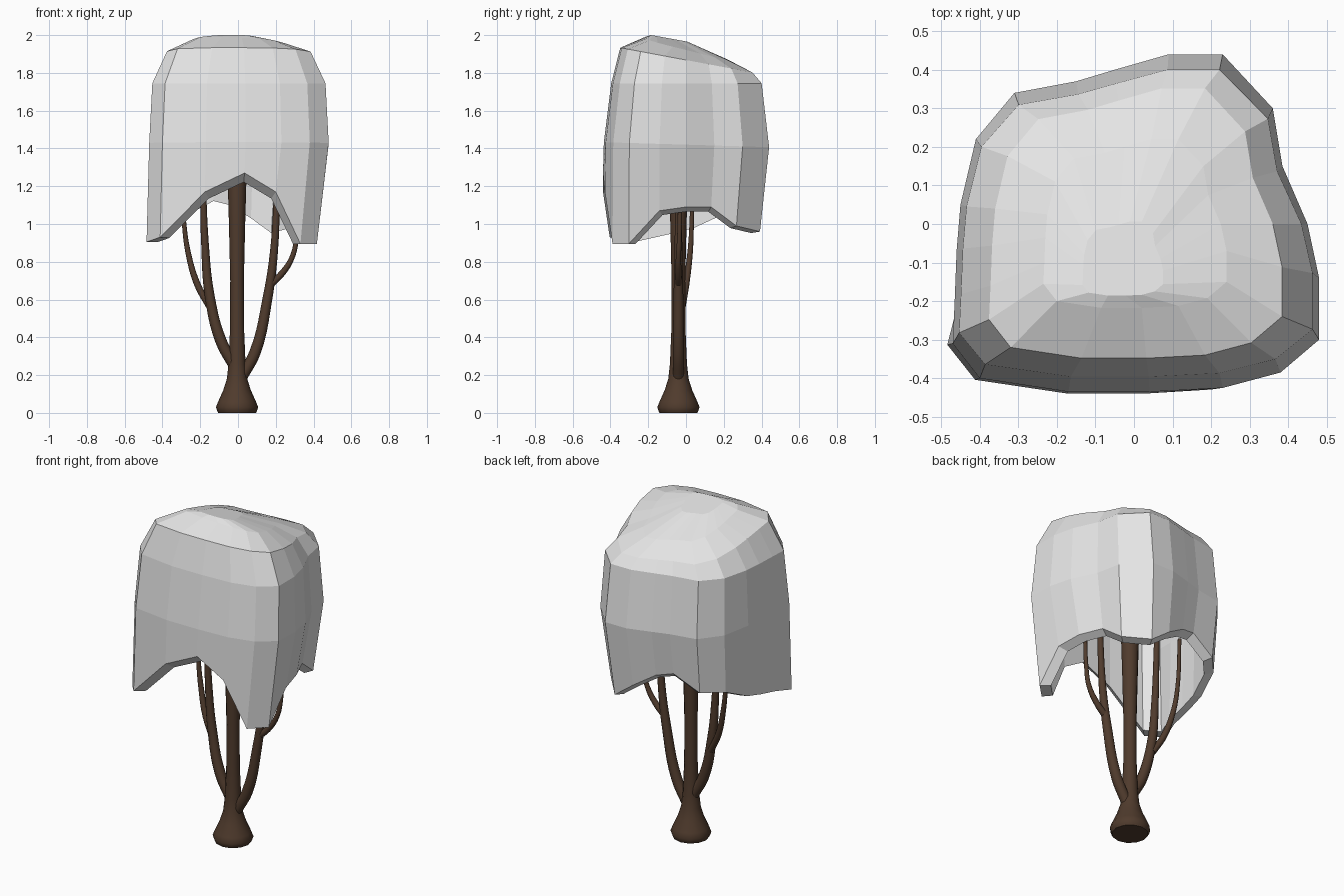
import bpy, bmesh, math

if "Cube" in bpy.data.objects:
    bpy.data.objects.remove(bpy.data.objects["Cube"])


def material(name, rgb):
    m = bpy.data.materials.new(name)
    m.diffuse_color = (*rgb, 1)
    m.use_nodes = True
    m.node_tree.nodes["Principled BSDF"].inputs["Base Color"].default_value = m.diffuse_color
    return m


GREY = material("pale grey", (0.78, 0.78, 0.78))
BROWN = material("bark brown", (0.08, 0.044, 0.026))


def tube(name, points, kind='BEZIER'):
    """Tapered round limb through (x, y, z, radius) points."""
    cu = bpy.data.curves.new(name, 'CURVE')
    cu.dimensions = '3D'
    cu.bevel_depth = 1
    cu.bevel_resolution = 4
    cu.resolution_u = 5
    cu.use_fill_caps = True
    sp = cu.splines.new(kind)
    pts = sp.bezier_points if kind == 'BEZIER' else sp.points
    pts.add(len(points) - 1)
    for p, (x, y, z, r) in zip(pts, points):
        p.radius = r
        if kind == 'BEZIER':
            p.co = (x, y, z)
            p.handle_left_type = p.handle_right_type = 'AUTO'
        else:
            p.co = (x, y, z, 1)
    ob = bpy.data.objects.new(name, cu)
    bpy.context.collection.objects.link(ob)
    cu.materials.append(BROWN)
    bpy.ops.object.select_all(action='DESELECT')
    ob.select_set(True)
    bpy.context.view_layer.objects.active = ob
    bpy.ops.object.convert(target='MESH')
    bpy.ops.object.shade_smooth_by_angle(angle=math.radians(60))


# trunk with flared foot
tube("trunk", [(-0.005, -0.04, z, r) for z, r in
               [(0, .1), (.01, .105), (.03, .112), (.06, .1), (.12, .073), (.18, .054),
                (.26, .045), (.45, .037), (.7, .036), (1.0, .043), (1.25, .05), (1.55, .045)]],
     'POLY')

# main limbs and their side shoots
tube("left_limb", [(-.02, -.04, .25, .03), (-.09, -.04, .38, .03), (-.15, -.03, .62, .026),
                   (-.175, -.03, .9, .02), (-.185, -.03, 1.2, .016), (-.19, -.03, 1.45, .013)])
tube("right_limb", [(.02, -.04, .19, .03), (.09, -.04, .32, .03), (.155, -.04, .6, .026),
                    (.19, -.04, .85, .021), (.205, -.04, 1.15, .016), (.21, -.04, 1.45, .013)])
tube("left_shoot", [(-.15, -.02, .56, .018), (-.215, 0, .68, .018), (-.26, .02, .83, .015),
                    (-.285, .03, 1.0, .012), (-.295, .035, 1.3, .01)])
tube("right_shoot", [(.165, -.04, .675, .02), (.23, -.04, .735, .017), (.285, -.04, .82, .014),
                     (.31, -.035, .93, .012), (.32, -.03, 1.3, .01)])

# canopy columns: outline at its widest plus rim height
OUTLINE = [(-.47, -.31, .905), (-.40, -.40, .93), (-.17, -.435, 1.17), (.04, -.435, 1.27),
           (.23, -.425, 1.17), (.38, -.385, .895), (.48, -.30, .895), (.48, -.14, 1.07),
           (.45, 0, 1.09), (.385, .15, 1.09), (.36, .30, .99), (.23, .44, .96),
           (.09, .44, 1.05), (-.05, .40, 1.13), (-.15, .37, 1.155), (-.31, .34, 1.07),
           (-.41, .22, 1.06), (-.45, .05, .99), (-.46, -.07, .96), (-.465, -.2, .93)]

# each level maps a column to a point, from the rim up to the crown
LEVELS = [
    lambda x, y, z: (x * (.87 if x > 0 else 1.03 if y < -.25 else .98),
                     y * (1.01 if y < 0 else .89), z),
    lambda x, y, z: (x, y, 1.42 - .03 * y),
    lambda x, y, z: (x * .965, y * .91, 1.745),
    lambda x, y, z: (x * .8, y * .8, 1.868 - .15 * y),
    lambda x, y, z: (x * .5, y * .5, 1.93 - .13 * y - .02 * x),
    lambda x, y, z: (x * .22 - .03, y * .22 - .09, 1.983 - .04 * y)]


def inset(p, level):
    """Matching point on the inner skin; the rim slants down to it."""
    x, y, z = p
    drop = .13 * max(z - .9, 0) if level == 0 else (0, .01, .025, .045, .05, .05)[level]
    k = .88 if level < 4 else .95
    return (x * k, y * k, z - drop)


# faceted canopy: outer skin, inner skin and the rim joining them
bm = bmesh.new()
outer = [[bm.verts.new(f(*p)) for p in OUTLINE] for f in LEVELS]
inner = [[bm.verts.new(inset(v.co, k)) for v in row] for k, row in enumerate(outer)]
chain = inner[::-1] + outer
n = len(OUTLINE)
for a, b in zip(chain, chain[1:]):
    for i in range(n):
        j = (i + 1) % n
        bm.faces.new((a[i], a[j], b[j], b[i]))
bm.faces.new(outer[-1])
bm.faces.new(inner[-1][::-1])
bmesh.ops.recalc_face_normals(bm, faces=bm.faces)
me = bpy.data.meshes.new("canopy")
bm.to_mesh(me)
bm.free()
me.materials.append(GREY)
canopy = bpy.data.objects.new("canopy", me)
bpy.context.collection.objects.link(canopy)
